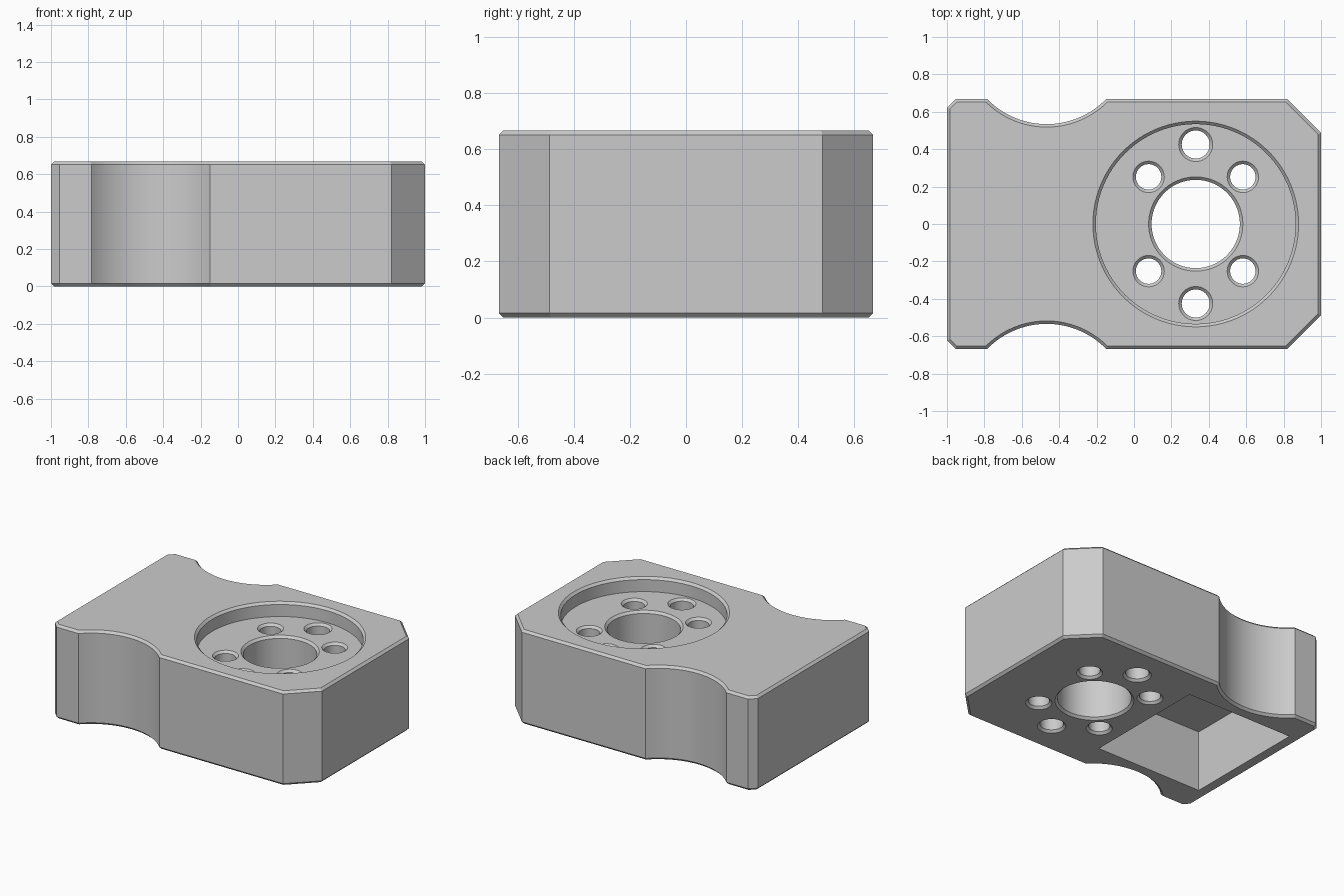
import bpy, bmesh
from math import sin, cos, pi, asin

cube = bpy.data.objects.get("Cube")
if cube:
    bpy.data.objects.remove(cube, do_unlink=True)

HEIGHT, HALF_DEPTH = 0.667, 0.667
CHAMFER = 0.016
FLOOR = 0.566          # floor level of the round seat
HUB_X = 0.33

grey = bpy.data.materials.new("plain grey")
grey.use_nodes = True
colour = (0.6, 0.6, 0.6, 1)
grey.diffuse_color = colour
grey.node_tree.nodes["Principled BSDF"].inputs["Base Color"].default_value = colour


def make_object(name, bm):
    bmesh.ops.recalc_face_normals(bm, faces=bm.faces)
    mesh = bpy.data.meshes.new(name)
    bm.to_mesh(mesh)
    bm.free()
    mesh.materials.append(grey)
    obj = bpy.data.objects.new(name, mesh)
    bpy.context.collection.objects.link(obj)
    return obj


def loft(name, loops):
    """Closed solid through a stack of matching loops."""
    bm = bmesh.new()
    rings = [[bm.verts.new(p) for p in loop] for loop in loops]
    n = len(rings[0])
    for low, high in zip(rings, rings[1:]):
        for i in range(n):
            j = (i + 1) % n
            bm.faces.new((low[i], low[j], high[j], high[i]))
    bm.faces.new(rings[0][::-1])
    bm.faces.new(rings[-1])
    return make_object(name, bm)


def round_cutter(name, x, y, profile, sides):
    return loft(name, [[(x + r * cos(2 * pi * i / sides), y + r * sin(2 * pi * i / sides), z)
                        for i in range(sides)] for r, z in profile])


def hole_cutter(name, x, y, r, sides):
    """Through hole, chamfered at the underside and at the seat floor."""
    c = CHAMFER
    return round_cutter(name, x, y, [(r + 2 * c, -c), (r, c), (r, FLOOR - c),
                                     (r + 2 * c, FLOOR + c)], sides)


# Block outline: half of it, then mirrored front to back
scoop_half, scoop_sag, scoop_x = 0.317, 0.133, -0.467
scoop_r = (scoop_half ** 2 + scoop_sag ** 2) / (2 * scoop_sag)
scoop_y = HALF_DEPTH - scoop_sag + scoop_r
sweep = asin(scoop_half / scoop_r)
half = [(1, 0.487), (0.82, HALF_DEPTH)]
for i in range(33):
    a = sweep * (1 - i / 16)
    half.append((scoop_x + scoop_r * sin(a), scoop_y - scoop_r * cos(a)))
half += [(-0.955, HALF_DEPTH), (-1, 0.622)]
outline = half + [(x, -y) for x, y in reversed(half)]

block = loft("mounting_block", [[(x, y, z) for x, y in outline] for z in (0, HEIGHT)])

# Chamfer the top and bottom rims
bm = bmesh.new()
bm.from_mesh(block.data)
rims = [e for e in bm.edges if abs(e.verts[0].co.z - e.verts[1].co.z) < 1e-5]
bmesh.ops.bevel(bm, geom=rims, offset=CHAMFER, offset_type='OFFSET', segments=1,
                affect='EDGES', clamp_overlap=False)
bm.to_mesh(block.data)
bm.free()

# Round seat, centre bore, bolt holes and underside pocket
seat_r = 0.534
cutters = [
    round_cutter("seat_cutter", HUB_X, 0, [(seat_r, FLOOR), (seat_r, HEIGHT - CHAMFER),
                                           (seat_r + 2 * CHAMFER, HEIGHT + CHAMFER)], 96),
    hole_cutter("bore_cutter", HUB_X, 0, 0.236, 72),
]
for side in (-1, 1):
    cutters.append(hole_cutter("large_bolt_cutter", HUB_X, side * 0.425, 0.075, 40))
    for dx in (-0.252, 0.252):
        cutters.append(hole_cutter("small_bolt_cutter", HUB_X + dx, side * 0.252, 0.068, 40))
pocket = [(-0.917, -0.45), (-0.085, -0.45), (-0.085, 0.45), (-0.917, 0.45)]
cutters.append(loft("pocket_cutter", [[(x, y, z) for x, y in pocket] for z in (-0.1, 0.43)]))

bpy.ops.object.select_all(action='DESELECT')
block.select_set(True)
bpy.context.view_layer.objects.active = block
for cutter in cutters:
    cutter.hide_render = True
    mod = block.modifiers.new(cutter.name, 'BOOLEAN')
    mod.operation = 'DIFFERENCE'
    mod.solver = 'EXACT'
    mod.object = cutter
    bpy.ops.object.modifier_apply(modifier=mod.name)
    bpy.data.objects.remove(cutter, do_unlink=True)

# Smooth curved walls, crisp edges
bpy.ops.object.shade_smooth_by_angle(angle=pi / 6)
